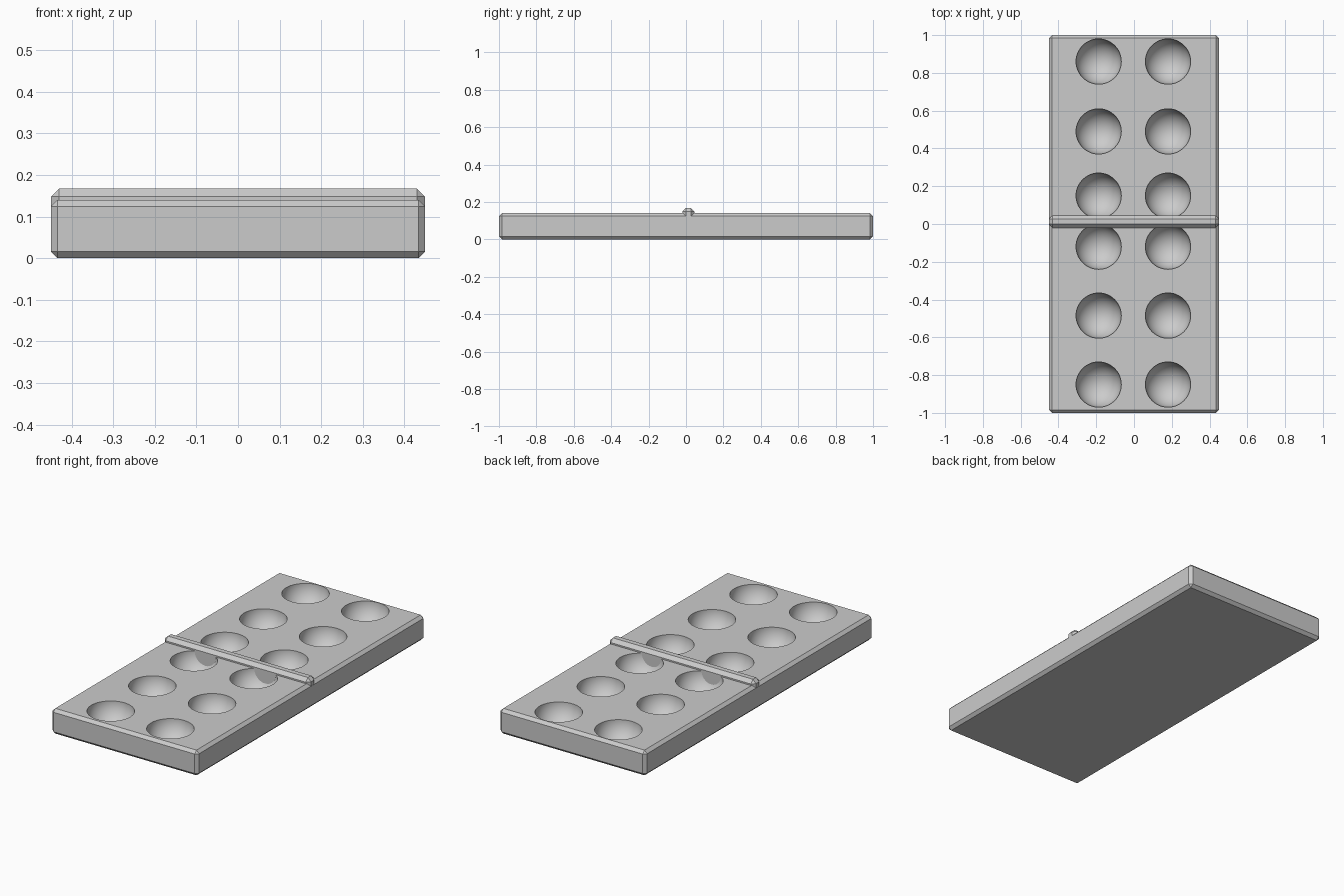
import bpy
import math

if "Cube" in bpy.data.objects:
    bpy.data.objects.remove(bpy.data.objects["Cube"], do_unlink=True)

grey = bpy.data.materials.new("light grey")
grey.use_nodes = True
colour = (0.6, 0.6, 0.6, 1)
grey.diffuse_color = colour
grey.node_tree.nodes["Principled BSDF"].inputs["Base Color"].default_value = colour


def apply_all(obj):
    bpy.ops.object.select_all(action="DESELECT")
    obj.select_set(True)
    bpy.context.view_layer.objects.active = obj
    for mod in list(obj.modifiers):
        bpy.ops.object.modifier_apply(modifier=mod.name)


def bevelled_box(name, centre, size, bevel):
    bpy.ops.mesh.primitive_cube_add(size=1, location=centre)
    obj = bpy.context.object
    obj.name = name
    obj.scale = size
    bpy.ops.object.transform_apply(location=False, rotation=False, scale=True)
    mod = obj.modifiers.new("Bevel", "BEVEL")
    mod.width = bevel
    mod.segments = 1
    apply_all(obj)
    obj.data.materials.append(grey)
    return obj


HEIGHT = 0.14

# Tile body
tile = bevelled_box("tile_body", (0, 0, HEIGHT / 2), (0.9, 2, HEIGHT), 0.016)

# Two columns of six round hollows
cutters = []
for x in (-0.187, 0.18):
    for y in (0.86, 0.49, 0.15, -0.12, -0.485, -0.85):
        bpy.ops.mesh.primitive_uv_sphere_add(
            segments=48, ring_count=25, radius=0.12, location=(x, y, HEIGHT))
        bpy.ops.object.shade_smooth()
        cutters.append(bpy.context.object)
bpy.ops.object.select_all(action="DESELECT")
for c in cutters:
    c.select_set(True)
bpy.context.view_layer.objects.active = cutters[0]
bpy.ops.object.join()
cutter = bpy.context.object
cutter.name = "hollow_cutter"
cutter.hide_render = True
cutter.data.materials.append(grey)

cut = tile.modifiers.new("Hollows", "BOOLEAN")
cut.operation = "DIFFERENCE"
cut.solver = "EXACT"
cut.object = cutter
apply_all(tile)
bpy.data.objects.remove(cutter, do_unlink=True)
bpy.ops.object.shade_smooth_by_angle(angle=math.radians(30))

# Raised divider, sunk deep enough to show inside the middle hollows
bevelled_box("divider_bar", (0, 0.013, 0.0985), (0.899, 0.066, 0.137), 0.019)
